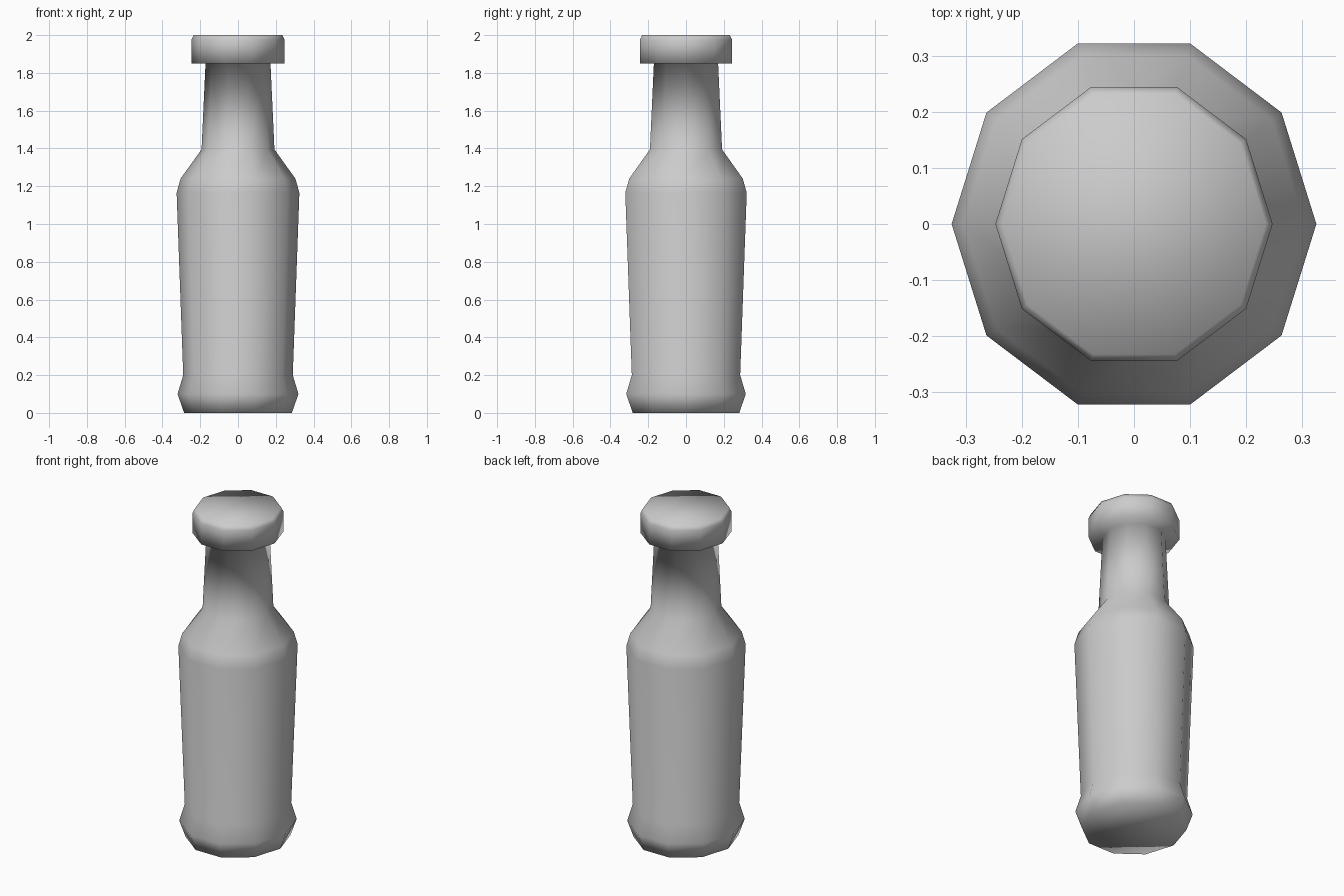
import bpy, bmesh
from math import cos, sin, tau

if "Cube" in bpy.data.objects:
    bpy.data.objects.remove(bpy.data.objects["Cube"], do_unlink=True)

SIDES = 10
DEPTH = 1.04  # slightly deeper than a regular decagon

# Outline as (radius, height): base flare, body, shoulder, neck, cap
PROFILE = [
    (0.285, 0.0), (0.32, 0.10), (0.29, 0.20),
    (0.325, 1.165), (0.304, 1.24), (0.193, 1.395),
    (0.172, 1.85), (0.247, 1.85), (0.247, 1.975), (0.235, 2.0),
]

grey = bpy.data.materials.new("plain grey")
grey.use_nodes = True
colour = (0.6, 0.6, 0.6, 1)
grey.diffuse_color = colour
grey.node_tree.nodes["Principled BSDF"].inputs["Base Color"].default_value = colour


def lathe(name, profile, material):
    """Sweep an outline around z and close both ends."""
    bm = bmesh.new()
    rings = []
    for r, z in profile:
        angles = [tau * i / SIDES for i in range(SIDES)]
        rings.append([bm.verts.new((r * cos(a), r * DEPTH * sin(a), z)) for a in angles])
    for low, high in zip(rings, rings[1:]):
        for i in range(SIDES):
            j = (i + 1) % SIDES
            bm.faces.new((low[i], low[j], high[j], high[i]))
    bm.faces.new(rings[0][::-1])
    bm.faces.new(rings[-1])
    for face in bm.faces:
        face.smooth = True
    mesh = bpy.data.meshes.new(name)
    bm.to_mesh(mesh)
    bm.free()
    mesh.materials.append(material)
    obj = bpy.data.objects.new(name, mesh)
    bpy.context.collection.objects.link(obj)
    return obj


# Bottle with its cap as one smooth surface
lathe("bottle", PROFILE, grey)
